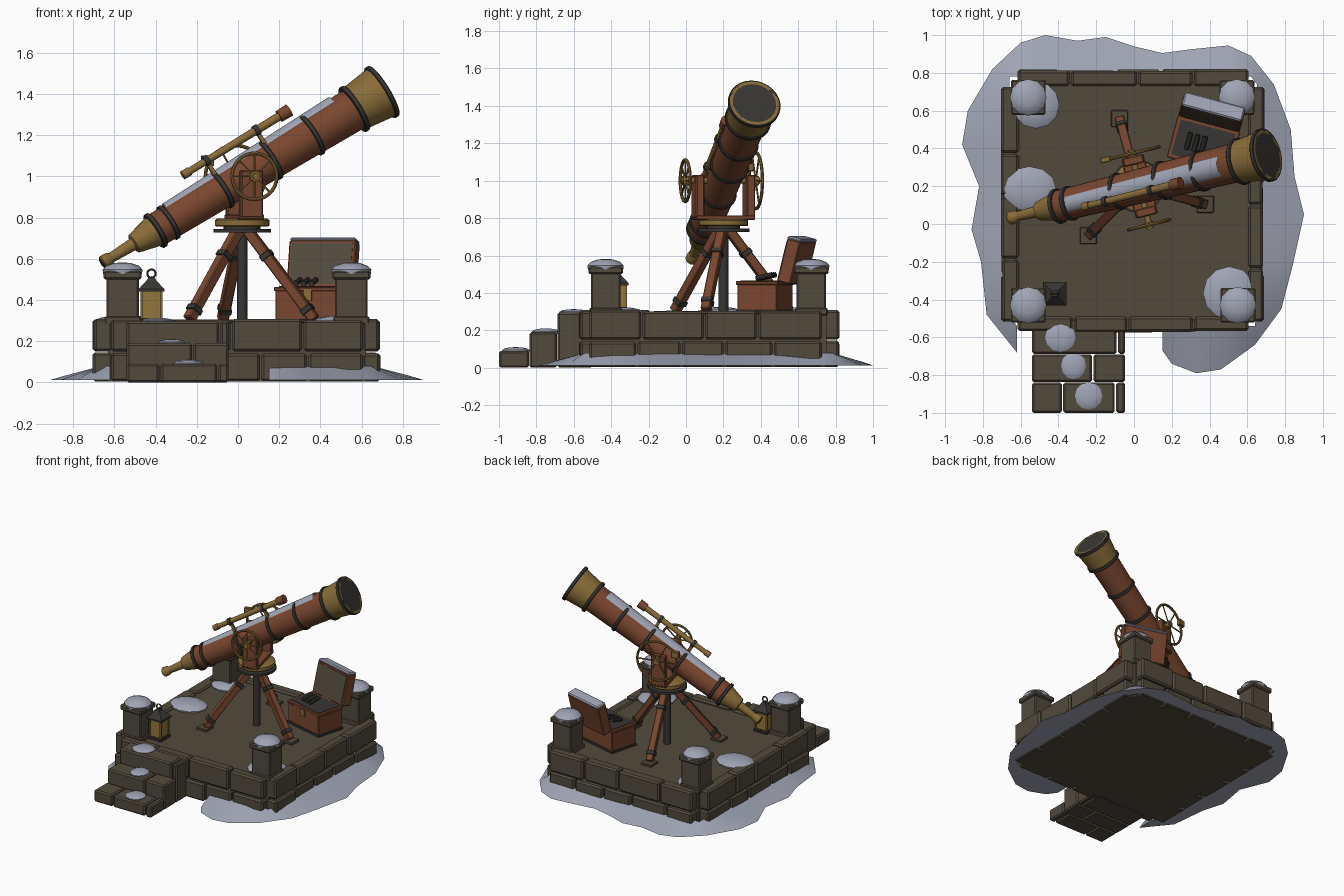
import bpy, bmesh, math, random
from mathutils import Matrix, Vector

if "Cube" in bpy.data.objects:
    bpy.data.objects.remove(bpy.data.objects["Cube"])

random.seed(4)
T, R = Matrix.Translation, Matrix.Rotation
rad, sin, cos, tau = math.radians, math.sin, math.cos, math.tau


def material(name, rgb):
    m = bpy.data.materials.new(name)
    m.diffuse_color = (*rgb, 1)
    m.use_nodes = True
    m.node_tree.nodes["Principled BSDF"].inputs["Base Color"].default_value = m.diffuse_color
    return m


STONE = material("stone", (0.085, 0.068, 0.046))
WOOD = material("red_wood", (0.19, 0.062, 0.028))
BRASS = material("brass", (0.25, 0.15, 0.04))
IRON = material("dark_iron", (0.04, 0.037, 0.033))
SNOW = material("snow", (0.35, 0.375, 0.46))
GLOW = material("amber_glass", (0.30, 0.18, 0.045))
LENS = material("dark_glass", (0.055, 0.047, 0.037))
I = Matrix.Identity(4)


def finish(name, bm, mat, mtx=I, bevel=0, smooth=False):
    bmesh.ops.recalc_face_normals(bm, faces=bm.faces)
    me = bpy.data.meshes.new(name)
    bm.to_mesh(me)
    bm.free()
    ob = bpy.data.objects.new(name, me)
    bpy.context.collection.objects.link(ob)
    me.materials.append(mat)
    ob.matrix_world = mtx
    if bevel:
        mod = ob.modifiers.new("bevel", 'BEVEL')
        mod.width, mod.segments = bevel, 1
    if smooth:
        bpy.ops.object.select_all(action='DESELECT')
        ob.select_set(True)
        bpy.context.view_layer.objects.active = ob
        bpy.ops.object.shade_smooth_by_angle(angle=rad(35))
    return ob


def box(name, lo, hi, mat, mtx=I, bevel=0):
    lo, hi = Vector(lo), Vector(hi)
    bm = bmesh.new()
    bmesh.ops.create_cube(bm, size=1, matrix=T((lo + hi) / 2) @ Matrix.Diagonal((*(hi - lo), 1)))
    return finish(name, bm, mat, mtx, bevel)


def lathe(name, profile, mat, mtx=I, seg=24, smooth=True):
    """Revolve (height, radius) points around local z and cap the ends."""
    bm = bmesh.new()
    rings = [[bm.verts.new((r * cos(tau * i / seg), r * sin(tau * i / seg), h)) for i in range(seg)]
             for h, r in profile]
    for a, b in zip(rings, rings[1:]):
        for i in range(seg):
            j = (i + 1) % seg
            bm.faces.new((a[i], a[j], b[j], b[i]))
    bm.faces.new(rings[0])
    bm.faces.new(rings[-1])
    return finish(name, bm, mat, mtx, smooth=smooth)


def aim(a, b):
    a, b = Vector(a), Vector(b)
    return T(a) @ (b - a).to_track_quat('Z', 'Y').to_matrix().to_4x4(), (b - a).length


def rod(name, a, b, r, mat, mtx=I, seg=12):
    m, n = aim(a, b)
    return lathe(name, [(0, r), (n, r)], mat, mtx @ m, seg)


def torus(name, R0, r, mat, mtx, seg=28, sides=8):
    bm = bmesh.new()
    rings = [[bm.verts.new(((R0 + r * cos(tau * k / sides)) * cos(tau * i / seg),
                            (R0 + r * cos(tau * k / sides)) * sin(tau * i / seg),
                            r * sin(tau * k / sides))) for k in range(sides)] for i in range(seg)]
    for i in range(seg):
        a, b = rings[i], rings[(i + 1) % seg]
        for k in range(sides):
            bm.faces.new((a[k], a[(k + 1) % sides], b[(k + 1) % sides], b[k]))
    return finish(name, bm, mat, mtx, smooth=True)


def snow_dome(name, x, y, z, r, h, sx=1.0):
    prof = [(-0.01, r * 0.97), (h * 0.25, r), (h * 0.65, r * 0.82), (h * 0.92, r * 0.45), (h, r * 0.12)]
    return lathe(name, prof, SNOW, T((x, y, z)) @ Matrix.Diagonal((sx, 1, 1, 1)), 12)


# Terrace: core slab and two courses of blocks, corners left notched
box("terrace_core", (-0.63, -0.51, 0.005), (0.62, 0.75, 0.288), STONE)


def block_row(a, b, n, z0, z1, place):
    cuts = [a] + [a + (b - a) * (i + random.uniform(-0.15, 0.15)) / n for i in range(1, n)] + [b]
    for p, q in zip(cuts, cuts[1:]):
        out = random.uniform(-0.006, 0.006)
        lo, hi = place(p + 0.004, q - 0.004, out)
        box("wall_block", (*lo, z0), (*hi, z1 + random.uniform(-0.004, 0.004)), STONE, bevel=0.012)


for z0, z1, n in ((0.005, 0.143, 5), (0.150, 0.305, 4)):
    block_row(-0.62, 0.61, n, z0, z1, lambda p, q, o: ((p, -0.57 - o), (q, -0.49)))
    block_row(-0.62, 0.61, n, z0, z1, lambda p, q, o: ((p, 0.73), (q, 0.815 + o)))
    block_row(-0.52, 0.73, n, z0, z1, lambda p, q, o: ((-0.70 - o, p), (-0.61, q)))
    block_row(-0.52, 0.73, n, z0, z1, lambda p, q, o: ((0.605, p), (0.685 + o, q)))

# Steps
for y0, y1, top, cuts in ((-1.0, -0.84, 0.09, (-0.54, -0.375, -0.095, -0.04)),
                          (-0.837, -0.69, 0.19, (-0.54, -0.215, -0.04)),
                          (-0.687, -0.50, 0.295, (-0.54, -0.085, -0.04))):
    for p, q in zip(cuts, cuts[1:]):
        box("step_block", (p, y0, 0), (q - 0.007, y1, top), STONE, bevel=0.01)

# Corner pillars with snow caps
for x, y in ((-0.56, 0.67), (0.545, 0.67), (-0.56, -0.43), (0.55, -0.43)):
    m = T((x, y, 0))
    box("pillar_base", (-0.087, -0.087, 0.28), (0.087, 0.087, 0.32), STONE, m, 0.006)
    box("pillar_shaft", (-0.079, -0.079, 0.30), (0.079, 0.079, 0.51), STONE, m, 0.008)
    box("pillar_cap", (-0.092, -0.092, 0.50), (0.092, 0.092, 0.54), STONE, m, 0.008)
    snow_dome("pillar_snow", x, y, 0.535, 0.097, 0.047)

# Snow patches on floor and steps
for x, y, z, r, h, sx in ((-0.52, 0.63, 0.29, 0.125, 0.035, 1), (-0.555, 0.185, 0.29, 0.12, 0.035, 1.2),
                          (0.505, -0.365, 0.29, 0.14, 0.035, 1), (-0.39, -0.60, 0.295, 0.077, 0.018, 1.05),
                          (-0.32, -0.75, 0.19, 0.073, 0.02, 0.9), (-0.24, -0.91, 0.09, 0.073, 0.02, 1)):
    snow_dome("snow_patch", x, y, z, r, h, sx)

# Snow drift around the terrace, open at the steps
drift = [(-0.62, -0.68), (-0.78, -0.48), (-0.81, -0.2), (-0.86, -0.03), (-0.82, 0.2), (-0.91, 0.42),
         (-0.88, 0.6), (-0.75, 0.82), (-0.6, 0.96), (-0.47, 1.0), (-0.3, 0.97), (-0.15, 0.99),
         (0, 0.94), (0.15, 0.905), (0.3, 0.925), (0.5, 0.945), (0.62, 0.89), (0.74, 0.74),
         (0.83, 0.5), (0.85, 0.25), (0.9, 0.05), (0.84, -0.22), (0.78, -0.45), (0.64, -0.64),
         (0.46, -0.77), (0.33, -0.79), (0.2, -0.74), (0.15, -0.67)]
bm = bmesh.new()
strips = []
for x, y in drift:
    ix, iy = min(max(x, -0.66), 0.65), min(max(y, -0.54), 0.78)
    pts = [(ix, iy, 0.012), (x, y, 0.012), (x * 0.7 + ix * 0.3, y * 0.7 + iy * 0.3, 0.034), (ix, iy, 0.08)]
    strips.append([bm.verts.new(p) for p in pts])
for a, b in zip(strips, strips[1:]):
    for k in range(3):
        bm.faces.new((a[k], a[k + 1], b[k + 1], b[k]))
finish("snow_drift", bm, SNOW, smooth=True)

# Tripod
hub = Vector((0.02, 0.2, 0))
rod("centre_post", hub + Vector((0, 0, 0.28)), hub + Vector((0, 0, 0.74)), 0.026, IRON)
for ang in (105, -15, 225):
    d = Vector((cos(rad(ang)), sin(rad(ang)), 0))
    m, n = aim(hub + d * 0.03 + Vector((0, 0, 0.735)), hub + d * 0.365 + Vector((0, 0, 0.305)))
    box("tripod_leg", (-0.025, -0.025, 0), (0.025, 0.025, n), WOOD, m, 0.005)
    for t in (0.25, 0.86):
        box("leg_band", (-0.03, -0.03, n * t), (0.03, 0.03, n * t + 0.03), IRON, m, 0.003)
    box("foot_plate", (-0.045, -0.045, 0.285), (0.045, 0.045, 0.305), STONE, T(hub + d * 0.37), 0.004)
lathe("iron_plate", [(0.727, 0.14), (0.745, 0.14)], IRON, T(hub))
lathe("bearing", [(0.74, 0.09), (0.765, 0.09)], IRON, T(hub))
lathe("turntable", [(0.757, 0.125), (0.762, 0.132), (0.788, 0.132), (0.795, 0.12)], BRASS, T(hub))

# Fork mount, axle and wheels
pivot = Vector((0.03, 0.2, 1.0))
mount = T(pivot) @ R(rad(13.8), 4, 'Z')
box("fork_bridge", (-0.06, -0.16, -0.21), (0.06, 0.16, -0.185), WOOD, mount, 0.004)
for s in (-1, 1):
    box("fork_arm", (-0.055, s * 0.14 - 0.023, -0.2), (0.055, s * 0.14 + 0.023, 0.03), WOOD, mount, 0.006)
rod("axle", (0, -0.235, 0), (0, 0.2, 0), 0.016, BRASS, mount)
for name, y, r, n in (("hand_wheel", -0.21, 0.112, 8), ("altitude_wheel", 0.178, 0.15, 6)):
    torus(name, r, 0.009, BRASS, mount @ T((0, y, 0)) @ R(rad(90), 4, 'X'))
    rod("wheel_hub", (0, y - 0.015, 0), (0, y + 0.015, 0), 0.026, BRASS, mount)
    for i in range(n):
        a = tau * i / n
        rod("wheel_spoke", (0, y, 0), (r * cos(a), y, r * sin(a)), 0.005, BRASS, mount, 6)
box("wheel_clamp", (-0.17, 0.165, 0.05), (-0.11, 0.195, 0.10), BRASS, mount, 0.004)

# Telescope, built along the tube axis
axis = Vector((0.8375, 0.206, 0.5125)).normalized()
back = Vector((-axis.y, axis.x, 0)).normalized()
up = axis.cross(back)
tube = T(pivot) @ Matrix((back, up, axis)).transposed().to_4x4()
lathe("barrel", [(-0.52, 0.083), (0, 0.092), (0.66, 0.106)], WOOD, tube, 28)
lathe("tail_cone", [(-0.645, 0.042), (-0.64, 0.05), (-0.53, 0.077), (-0.51, 0.08)], BRASS, tube)
lathe("focus_tube", [(-0.79, 0.024), (-0.63, 0.032)], BRASS, tube, 16)
lathe("eyepiece", [(-0.825, 0.03), (-0.82, 0.035), (-0.785, 0.033), (-0.77, 0.024)], BRASS, tube, 16)
lathe("eye_lens", [(-0.829, 0.022), (-0.824, 0.022)], LENS, tube, 16)
lathe("hood", [(0.64, 0.117), (0.68, 0.119), (0.80, 0.134), (0.812, 0.134), (0.812, 0.118), (0.785, 0.115)],
      BRASS, tube, 28)
lathe("objective_lens", [(0.785, 0.116), (0.795, 0.105), (0.803, 0.06), (0.805, 0.01)], LENS, tube, 28)
for t, r in ((-0.515, 0.09), (-0.44, 0.089), (-0.13, 0.095), (0.15, 0.101), (0.39, 0.106), (0.64, 0.122), (0.80, 0.139)):
    lathe("tube_ring", [(t - 0.012, r - 0.03), (t - 0.012, r), (t - 0.008, r + 0.004), (t + 0.008, r + 0.004),
                        (t + 0.012, r), (t + 0.012, r - 0.03)], IRON, tube, 28)

# Snow lying along the top of the barrel
bm = bmesh.new()
rows = []
for t in (-0.42, -0.40, 0, 0.54, 0.56):
    r0 = 0.092 + 0.021 * t
    rows.append([bm.verts.new(((r0 + 0.013 * cos(a / 34 * 1.57) - 0.002) * sin(rad(a)),
                               (r0 + 0.013 * cos(a / 34 * 1.57) - 0.002) * cos(rad(a)), t))
                 for a in (-34, -24, -12, 0, 12, 24, 34)])
for a, b in zip(rows, rows[1:]):
    for k in range(6):
        bm.faces.new((a[k], a[k + 1], b[k + 1], b[k]))
finish("barrel_snow", bm, SNOW, tube, smooth=True)

# Finder scope
finder = tube @ T((-0.035, 0.165, 0))
lathe("finder_tube", [(-0.24, 0.017), (0.3, 0.021)], BRASS, finder, 14)
lathe("finder_eyepiece", [(-0.27, 0.022), (-0.23, 0.022)], BRASS, finder, 14)
lathe("finder_hood", [(0.29, 0.03), (0.35, 0.032)], WOOD, finder, 14)
for t in (-0.13, 0.16):
    lathe("finder_ring", [(t - 0.012, 0.027), (t + 0.012, 0.027)], IRON, finder, 14)
    box("finder_bracket", (-0.045, 0.075, t - 0.01), (-0.025, 0.15, t + 0.01), BRASS, tube)

# Open chest with tools
chest = T((0.368, 0.423, 0.288)) @ R(rad(-15), 4, 'Z')
box("chest_body", (-0.165, -0.11, 0.01), (0.165, 0.11, 0.175), WOOD, chest, 0.005)
for z in (0, 0.155):
    box("chest_band", (-0.171, -0.116, z), (0.171, 0.116, z + 0.02), WOOD if z else IRON, chest, 0.004)
box("chest_tray", (-0.15, -0.095, 0.17), (0.15, 0.095, 0.179), IRON, chest)
box("chest_latch", (-0.02, -0.122, 0.11), (0.02, -0.11, 0.165), BRASS, chest)
for x in (-0.08, -0.04, 0.0):
    rod("spare_eyepiece", (x, -0.05, 0.19), (x, 0.04, 0.21), 0.014, IRON, chest, 10)
lid = chest @ T((0, 0.11, 0.175)) @ R(rad(-14), 4, 'X')
box("chest_lid", (-0.168, 0, 0), (0.168, 0.075, 0.235), WOOD, lid, 0.006)
box("lid_lining", (-0.152, -0.004, 0.015), (0.152, 0.003, 0.22), STONE, lid)
box("lid_snow", (-0.165, -0.002, 0.23), (0.165, 0.078, 0.25), SNOW, lid, 0.008)

# Lantern
lamp = T((-0.42, -0.37, 0.288))
box("lantern_base", (-0.06, -0.06, 0), (0.06, 0.06, 0.022), IRON, lamp, 0.004)
box("lantern_glass", (-0.046, -0.046, 0.02), (0.046, 0.046, 0.155), GLOW, lamp)
for x in (-0.048, 0.048):
    for y in (-0.048, 0.048):
        box("lantern_post", (x - 0.006, y - 0.006, 0.02), (x + 0.006, y + 0.006, 0.155), BRASS, lamp)
lathe("lantern_roof", [(0.152, 0.088), (0.165, 0.088), (0.205, 0.035), (0.222, 0.02)], IRON,
      lamp @ R(rad(45), 4, 'Z'), 4, False)
torus("lantern_ring", 0.02, 0.005, IRON, lamp @ T((0, 0, 0.24)) @ R(rad(90), 4, 'X'), 16, 6)
